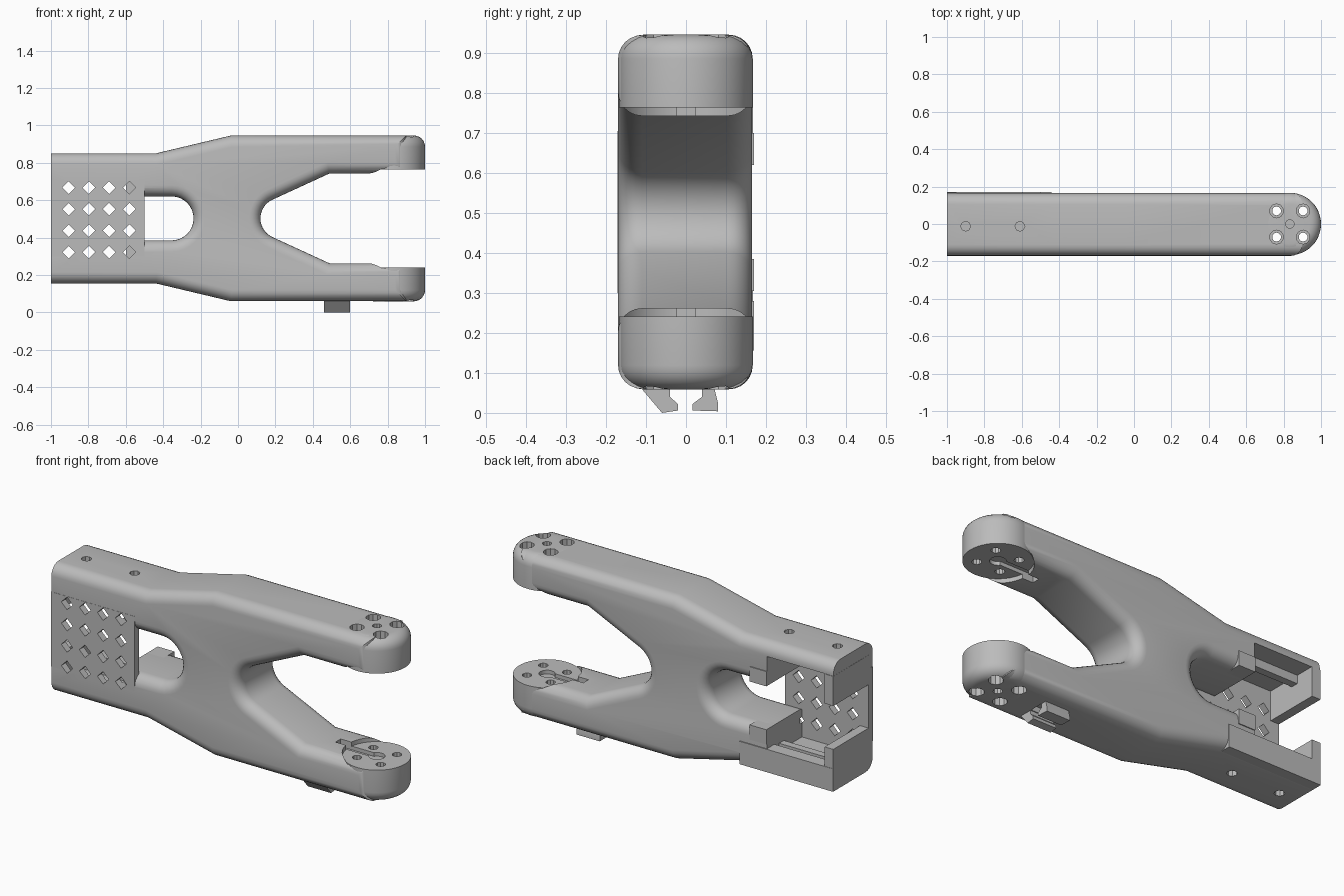
import bpy, bmesh, math
from mathutils import Matrix, Vector

cube = bpy.data.objects.get("Cube")
if cube:
    bpy.data.objects.remove(cube, do_unlink=True)

grey = bpy.data.materials.new("plain grey")
grey.use_nodes = True
grey.diffuse_color = (0.5, 0.5, 0.5, 1)
grey.node_tree.nodes["Principled BSDF"].inputs["Base Color"].default_value = (0.5, 0.5, 0.5, 1)

MID = 0.5025          # height of the mirror plane between the two arms
FRONT, BACK = -0.17, 0.165
TIP_X, TIP_R = 0.833, 0.167
PLATE_BACK = -0.134


def flip(z):
    return 2 * MID - z


def finish(name, bm):
    bmesh.ops.recalc_face_normals(bm, faces=bm.faces[:])
    mesh = bpy.data.meshes.new(name)
    bm.to_mesh(mesh)
    bm.free()
    mesh.materials.append(grey)
    obj = bpy.data.objects.new(name, mesh)
    bpy.context.scene.collection.objects.link(obj)
    return obj


def box(name, x, y, z):
    bm = bmesh.new()
    bmesh.ops.create_cube(bm, size=1)
    for v in bm.verts:
        v.co = Vector([a + (b - a) * (c + 0.5) for (a, b), c in zip((x, y, z), v.co)])
    return finish(name, bm)


def cylinder(name, x, y, z, radius, sides, round_z=None):
    """Upright cylinder; the rim at height round_z is rounded."""
    bm = bmesh.new()
    low, high = sorted(z)
    bmesh.ops.create_cone(bm, cap_ends=True, segments=sides, radius1=radius, radius2=radius,
                          depth=high - low, matrix=Matrix.Translation((x, y, (low + high) / 2)))
    if round_z is not None:
        rim = [e for e in bm.edges if all(abs(v.co.z - round_z) < 1e-4 for v in e.verts)]
        bmesh.ops.bevel(bm, geom=rim, offset=0.06, segments=6, profile=0.5, affect='EDGES')
    return finish(name, bm)


def prism(name, points, start, end, axis="y", rounding=0):
    """Extrude a profile along y (points are x, z) or along x (points are y, z)."""
    bm = bmesh.new()
    place = (lambda p, d: (p[0], d, p[1])) if axis == "y" else (lambda p, d: (d, p[0], p[1]))
    rings = [[bm.verts.new(place(p, d)) for p in points] for d in (start, end)]
    caps = [bm.faces.new(r) for r in rings]
    for i in range(len(points)):
        j = (i + 1) % len(points)
        bm.faces.new((rings[0][i], rings[0][j], rings[1][j], rings[1][i]))
    if rounding:
        bmesh.ops.recalc_face_normals(bm, faces=bm.faces[:])
        rim = [e for f in caps for e in f.edges]
        bmesh.ops.bevel(bm, geom=rim, offset=rounding, segments=6, profile=0.5, affect='EDGES')
    return finish(name, bm)


def cut(targets, cutter):
    cutter.hide_render = True
    for obj in targets:
        mod = obj.modifiers.new("cut", 'BOOLEAN')
        mod.operation, mod.solver, mod.object = 'DIFFERENCE', 'EXACT', cutter
        graph = bpy.context.evaluated_depsgraph_get()
        mesh = bpy.data.meshes.new_from_object(obj.evaluated_get(graph))
        obj.modifiers.clear()
        obj.data = mesh
    bpy.data.objects.remove(cutter, do_unlink=True)


def arc(cx, radius, start, end, steps):
    angles = [math.radians(start + (end - start) * i / steps) for i in range(steps + 1)]
    return [(cx + radius * math.cos(a), MID + radius * math.sin(a)) for a in angles]


# Forked body: upper half outline, mirrored for the lower half
upper = arc(-0.355, 0.1175, 0, 90, 8)
upper += [(-1.2, 0.62), (-1.2, 0.85), (-0.44, 0.85), (-0.04, 0.945),
          (0.9, 0.945), (0.9, 0.743), (0.49, 0.743)]
upper += arc(0.23, 0.11, 114, 180, 7)
lower = [(x, flip(z)) for x, z in reversed(upper[1:-1])]
body = prism("forked_body", upper + lower, FRONT, BACK, rounding=0.06)
cut([body], box("end_cutter", (-2, -0.999), (-1, 1), (-1, 2)))
cut([body], box("pocket_cutter", (-0.95, -0.6), (-0.135, 0.4), (0.23, 0.78)))

# Round arm tips on flat recessed pads
tips = []
for name, side in (("upper", lambda z: z), ("lower", flip)):
    cut([body], cylinder("pad_cutter", TIP_X, 0, (side(0.6), side(0.767)), TIP_R + 0.004, 48))
    tip = cylinder(name + "_arm_tip", TIP_X, 0, (side(0.764), side(0.946)), TIP_R, 48, side(0.946))
    tips.append(tip)
    pair = [body, tip]

    # Screw holes with wide outer heads, centre hole and pad groove
    for dx in (-0.071, 0.071):
        for y in (-0.07, 0.07):
            x = TIP_X + dx
            cut(pair, cylinder("hole_cutter", x, y, (side(0.7), side(1.0)), 0.024, 10))
            cut(pair, cylinder("head_cutter", x, y, (side(0.84), side(1.0)), 0.037, 10))
    cut(pair, cylinder("centre_cutter", TIP_X, 0, (side(0.9), side(1.0)), 0.023, 10))
    cut(pair, cylinder("hub_cutter", TIP_X, 0, (side(0.7), side(0.784)), 0.04, 16))
    z = sorted((side(0.7), side(0.784)))
    cut(pair, box("groove_cutter", (0.6, 0.82), (-0.022, 0.022), z))

    # Screw holes in the box end
    for x in (-0.9, -0.61):
        cut([body], cylinder("box_hole_cutter", x, -0.012, (side(0.797), side(0.95)), 0.026, 8))

    # End posts and clip ridges beside the open channel
    z = sorted((side(0.62), side(0.78)))
    box(name + "_end_post", (-1, -0.949), (-0.15, 0.168), z)
    z = sorted((side(0.62), side(0.7)))
    box(name + "_clip_ridge", (-0.6, -0.5), (0.08, 0.17), z)
    z = sorted((side(0.735), side(0.79)))
    box(name + "_pocket_rail", (-0.96, -0.59), (0.02, 0.06), z)

# Square lower sill at the back
box("back_sill", (-1, -0.44), (0.1, 0.17), (0.156, 0.28))

# Front plate with a grid of diamond holes
plate = box("front_plate", (-1, -0.5), (-0.171, PLATE_BACK), (0.3, flip(0.3)))
s = 0.034
for i in range(4):
    for j in range(4):
        x, z = -0.905 + 0.108 * i, 0.322 + 0.115 * j
        diamond = [(x - s, z), (x, z - s), (x + s, z), (x, z + s)]
        cut([plate, body], prism("diamond_cutter", diamond, -0.3, -0.12))

# Cable hooks under the lower arm
cut([body], box("hook_recess_cutter", (0.46, 0.6), (-0.035, 0.035), (0, 0.09)))
prism("front_hook", [(-0.115, 0.065), (-0.06, 0), (-0.02, 0.006), (-0.02, 0.022),
                     (-0.04, 0.04), (-0.04, 0.065)], 0.46, 0.6, "x")
prism("back_hook", [(0.04, 0.065), (0.04, 0.04), (0.016, 0.022), (0.016, 0.006),
                    (0.08, 0.004), (0.08, 0.025), (0.07, 0.065)], 0.46, 0.6, "x")

# Smooth the rounded surfaces, keep hard edges sharp
for obj in bpy.context.scene.collection.objects:
    if obj.type == 'MESH' and grey.name in obj.data.materials:
        obj.data.shade_smooth()
        obj.data.set_sharp_from_angle(angle=math.radians(30))
